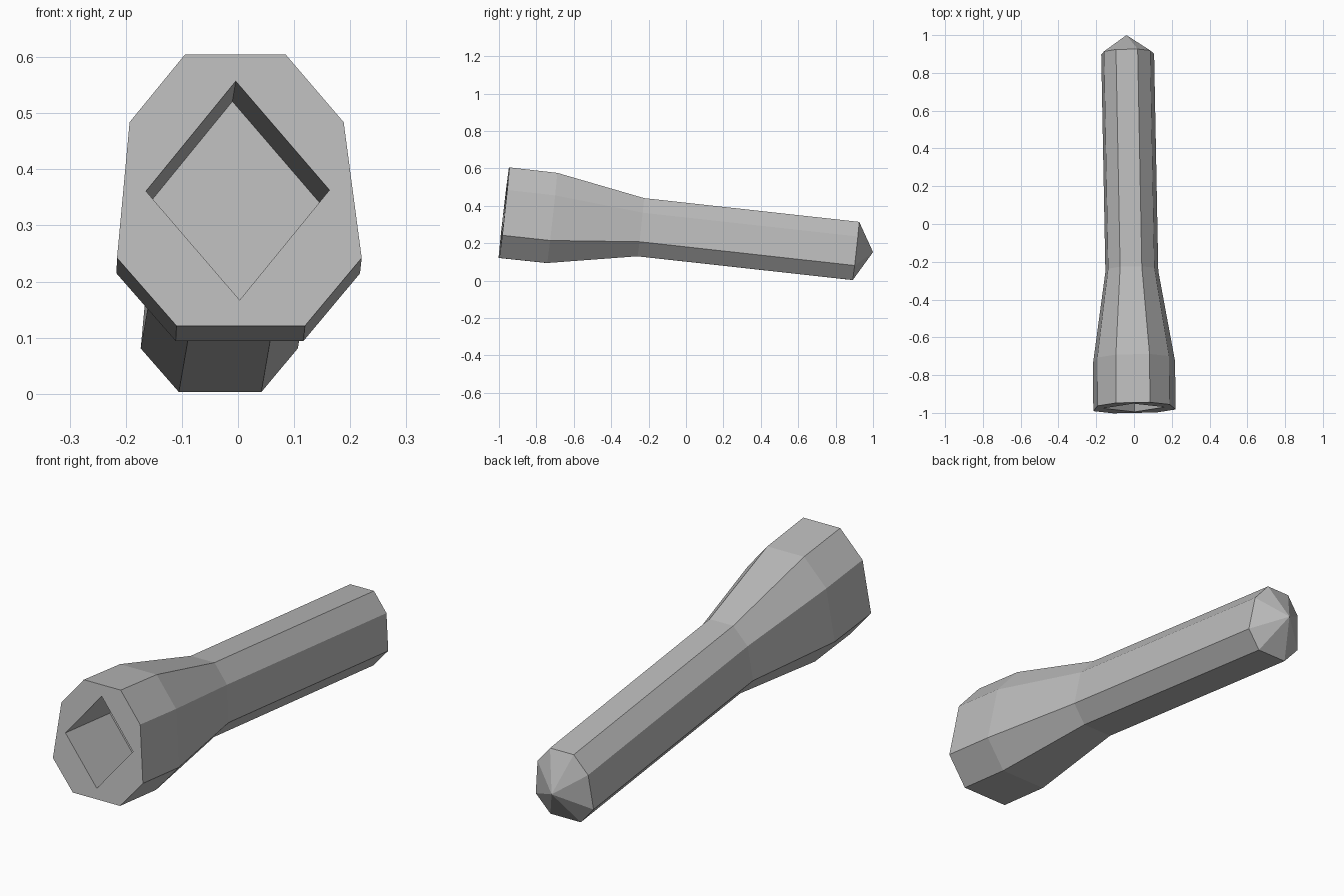
import bpy
import bmesh

if "Cube" in bpy.data.objects:
    bpy.data.objects.remove(bpy.data.objects["Cube"])

# Steel colour
steel = bpy.data.materials.new("grey_steel")
steel.use_nodes = True
colour = (0.5, 0.5, 0.5, 1.0)
steel.diffuse_color = colour
steel.node_tree.nodes["Principled BSDF"].inputs["Base Color"].default_value = colour

# Half-width and height fractions of the eight-sided section, clockwise from top left
SECTION = [(-0.41, 1), (0.41, 1), (0.875, 0.75), (1, 0.25),
           (0.525, 0), (-0.525, 0), (-1, 0.25), (-0.875, 0.75)]
ASPECT = 2.22
LEAN = 0.113

# Centre x, bottom y, bottom z, half-width along the body
STATIONS = [(0, -1, 0.121, 0.218),
            (-0.002, -0.744, 0.094, 0.217),
            (-0.013, -0.26, 0.13, 0.14),
            (-0.035, 0.89, 0.003, 0.14)]

bm = bmesh.new()


def ring(cx, y, z, w):
    """One section, leaning back a little and turned slightly sideways."""
    h = ASPECT * w
    return [bm.verts.new((cx + w * u - 0.02 * h * (v - 0.5),
                          y + LEAN * h * v + 0.02 * w * u, z + h * v))
            for u, v in SECTION]


def skin(a, b):
    """Quads between two closed rings."""
    n = len(a)
    for i in range(n):
        j = (i + 1) % n
        bm.faces.new((a[i], a[j], b[j], b[i]))


# Flared head and long shank
rings = [ring(*s) for s in STATIONS]
for a, b in zip(rings, rings[1:]):
    skin(a, b)

# Pointed end
tip = bm.verts.new((-0.04, 1, 0.152))
for i in range(8):
    bm.faces.new((rings[-1][i], rings[-1][(i + 1) % 8], tip))

# Diamond socket: mouth, end face around it, walls and floor
mouth = [bm.verts.new((x, -1 + LEAN * (z - 0.121) + 0.02 * x, z))
         for x, z in [(-0.004, 0.557), (0.163, 0.363), (0.003, 0.167), (-0.164, 0.361)]]
floor = [bm.verts.new((v.co.x - 0.006, v.co.y + 0.32, v.co.z - 0.036)) for v in mouth]
front = rings[0]
for k in range(4):
    a, b, c = front[2 * k], front[2 * k + 1], front[(2 * k + 2) % 8]
    bm.faces.new((mouth[k], a, b))
    bm.faces.new((mouth[k], b, c, mouth[(k + 1) % 4]))
skin(mouth, floor)
bm.faces.new(floor)

bmesh.ops.recalc_face_normals(bm, faces=bm.faces)
mesh = bpy.data.meshes.new("socketed_bolt")
bm.to_mesh(mesh)
bm.free()
mesh.materials.append(steel)
bolt = bpy.data.objects.new("socketed_bolt", mesh)
bpy.context.collection.objects.link(bolt)
